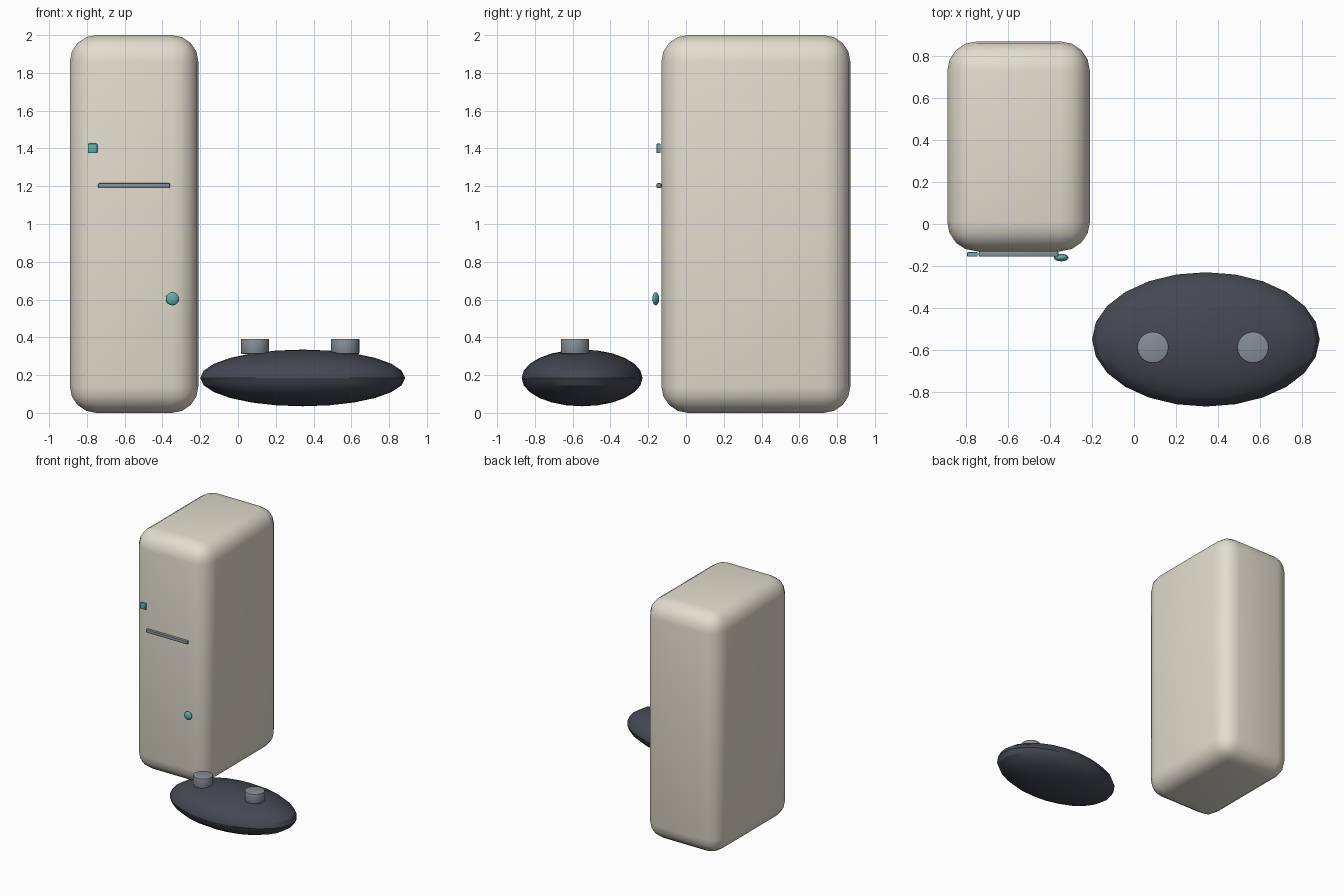
import bpy

if "Cube" in bpy.data.objects:
    bpy.data.objects.remove(bpy.data.objects["Cube"])


def material(name, rgb):
    m = bpy.data.materials.new(name)
    m.diffuse_color = (*rgb, 1)
    m.use_nodes = True
    m.node_tree.nodes["Principled BSDF"].inputs["Base Color"].default_value = m.diffuse_color
    return m


cream = material("cream", (0.76, 0.73, 0.62))
dark = material("charcoal", (0.06, 0.065, 0.085))
metal = material("metal", (0.24, 0.27, 0.31))
teal = material("teal", (0.12, 0.42, 0.39))


def finish(name, mat, scale=None, bevel=0, segments=2):
    ob = bpy.context.object
    ob.name = name
    if scale:
        ob.scale = scale
    bpy.ops.object.transform_apply(location=False, rotation=False, scale=True)
    ob.data.materials.append(mat)
    if bevel:
        mod = ob.modifiers.new("rounded_edges", "BEVEL")
        mod.width = bevel
        mod.segments = segments
        bpy.ops.object.modifier_apply(modifier=mod.name)
    bpy.ops.object.shade_smooth_by_angle()
    return ob


def box(name, mat, loc, size, bevel, segments):
    bpy.ops.mesh.primitive_cube_add(size=1, location=loc)
    return finish(name, mat, size, bevel, segments)


def ellipsoid(name, mat, loc, radii, segs, rings):
    bpy.ops.mesh.primitive_uv_sphere_add(segments=segs, ring_count=rings, radius=1, location=loc)
    return finish(name, mat, radii)


# Tall rounded cabinet
box("cabinet", cream, (-0.55, 0.37, 1.0), (0.68, 1.0, 2.0), 0.14, 4)

# Handle bar and the two door magnets
box("handle_bar", metal, (-0.55, -0.143, 1.203), (0.38, 0.026, 0.026), 0.006, 2)
box("square_magnet", teal, (-0.77, -0.145, 1.40), (0.05, 0.022, 0.05), 0.004, 2)
ellipsoid("round_magnet", teal, (-0.347, -0.16, 0.604), (0.035, 0.018, 0.035), 16, 10)

# Low flattened pod with two round knobs on top
ellipsoid("pod", dark, (0.3425, -0.55, 0.185), (0.5425, 0.32, 0.15), 24, 12)
for side, x in (("left", 0.09), ("right", 0.567)):
    bpy.ops.mesh.primitive_cylinder_add(vertices=24, radius=0.075, depth=0.08,
                                        location=(x, -0.588, 0.352))
    finish(side + "_knob", metal, None, 0.005, 2)
